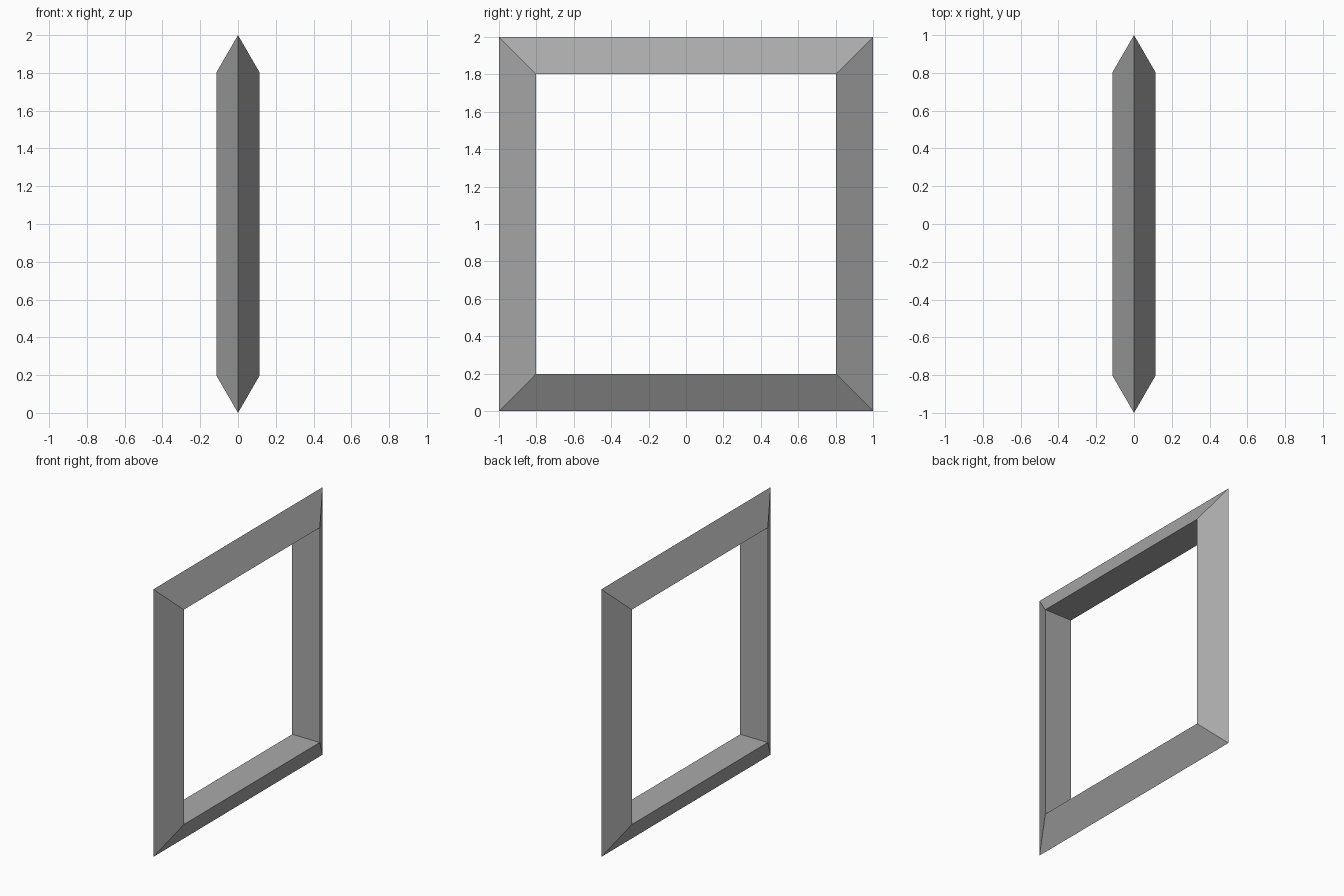
import bpy
import bmesh

cube = bpy.data.objects.get("Cube")
if cube:
    bpy.data.objects.remove(cube, do_unlink=True)

OUTER, INNER, HALF_DEPTH = 1.0, 0.803, 0.114

# Plain grey material
grey = bpy.data.materials.new("grey")
grey.use_nodes = True
colour = (0.4, 0.4, 0.4, 1.0)
grey.diffuse_color = colour
grey.node_tree.nodes["Principled BSDF"].inputs["Base Color"].default_value = colour

# Triangular section (x, distance from centre), ridge pointing outward
section = [(0, OUTER), (HALF_DEPTH, INNER), (-HALF_DEPTH, INNER)]
corners = [(-1, -1), (1, -1), (1, 1), (-1, 1)]

# Sweep the section around the square with mitred corners
bm = bmesh.new()
rings = [[bm.verts.new((x, cy * r, 1 + cz * r)) for x, r in section]
         for cy, cz in corners]
for i, ring in enumerate(rings):
    following = rings[(i + 1) % len(rings)]
    for j in range(len(section)):
        k = (j + 1) % len(section)
        bm.faces.new((ring[j], following[j], following[k], ring[k]))
bmesh.ops.recalc_face_normals(bm, faces=bm.faces[:])

mesh = bpy.data.meshes.new("square_frame")
bm.to_mesh(mesh)
bm.free()
mesh.materials.append(grey)
frame = bpy.data.objects.new("square_frame", mesh)
bpy.context.collection.objects.link(frame)
